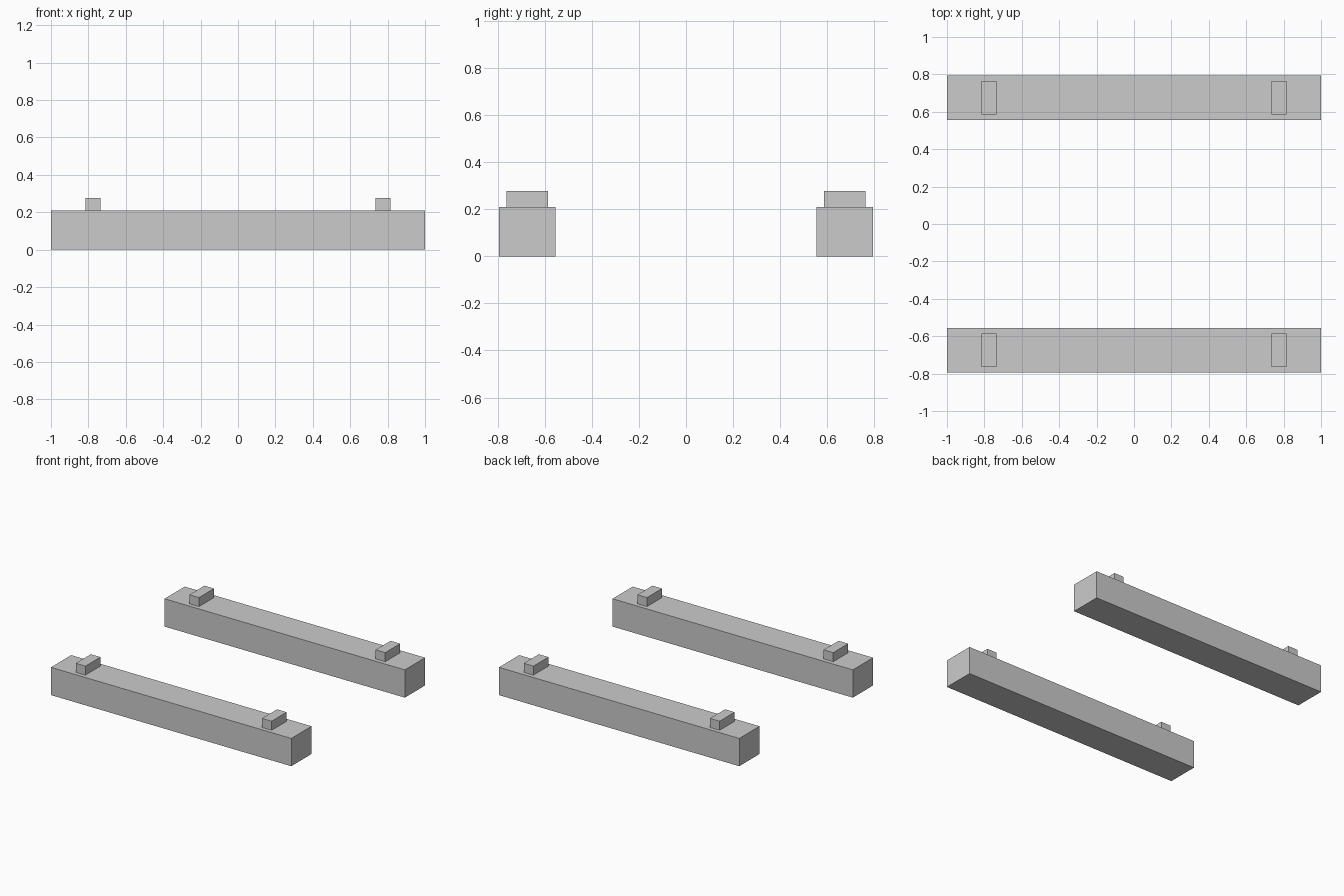
import bpy

if "Cube" in bpy.data.objects:
    bpy.data.objects.remove(bpy.data.objects["Cube"])


def box(name, x, y, z):
    """Add a box spanning the given (min, max) ranges."""
    spans = (x, y, z)
    bpy.ops.mesh.primitive_cube_add(size=1, location=[(a + b) / 2 for a, b in spans])
    obj = bpy.context.object
    obj.name = name
    obj.scale = [b - a for a, b in spans]
    bpy.ops.object.transform_apply(location=False, rotation=False, scale=True)
    return obj


BEAM_TOP = 0.209
BLOCK_TOP = 0.277

for side, s in (("front", -1), ("back", 1)):
    # Long beam resting on the ground
    box(f"{side}_beam", (-1, 1), sorted((s * 0.555, s * 0.795)), (0, BEAM_TOP))
    # Small spacer block near each end of the beam
    for end, e in (("left", -1), ("right", 1)):
        box(f"{side}_{end}_block", sorted((e * 0.735, e * 0.815)),
            sorted((s * 0.586, s * 0.764)), (BEAM_TOP, BLOCK_TOP))
